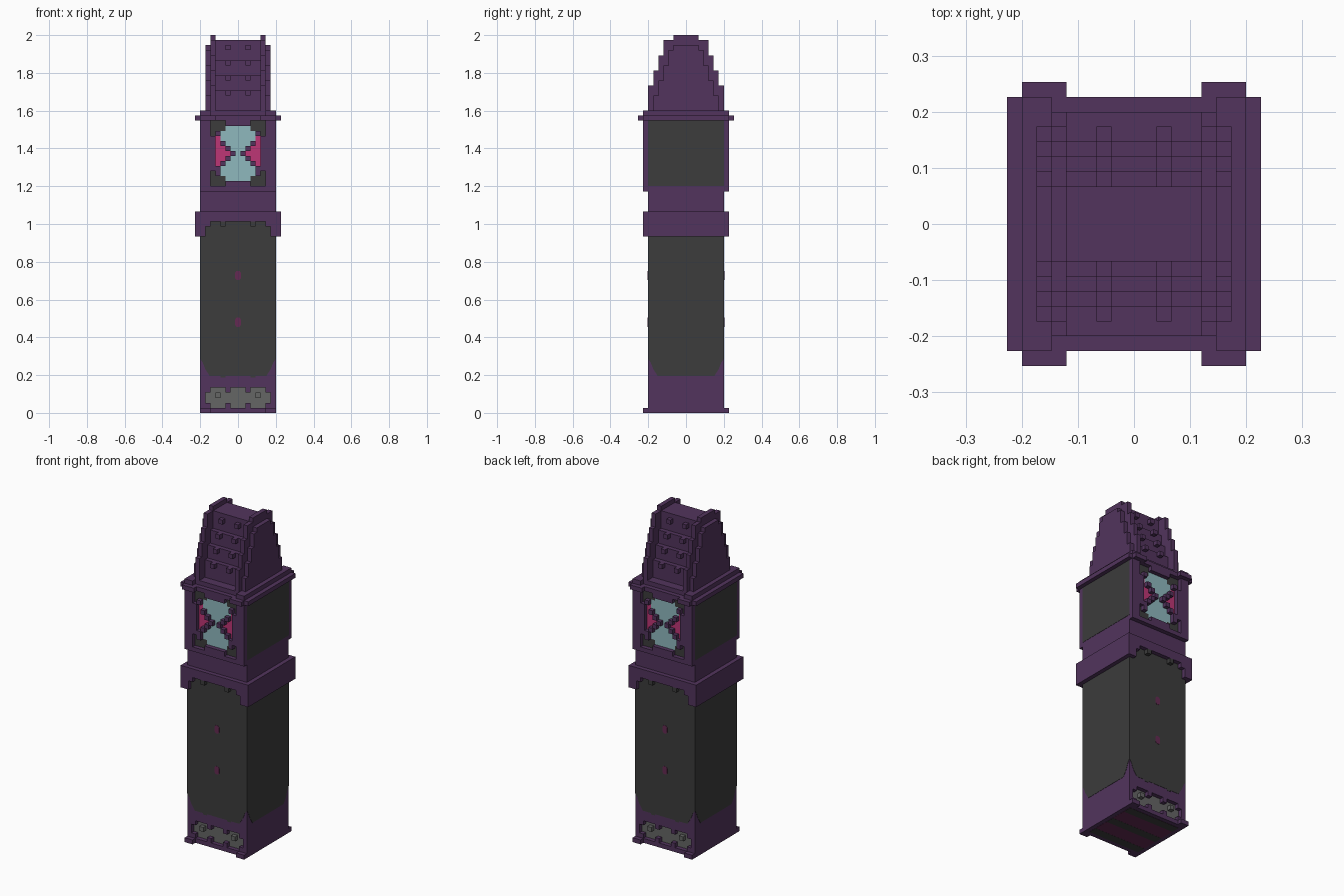
import bpy, bmesh, math
from mathutils import Matrix, Vector

cube = bpy.data.objects.get("Cube")
if cube:
    bpy.data.objects.remove(cube, do_unlink=True)

U = 2 / 75      # one block
T = 0.06        # thickness of painted plates, in blocks


def lin(c):
    c /= 255
    return c / 12.92 if c <= 0.04045 else ((c + 0.055) / 1.055) ** 2.4


def material(name, r, g, b):
    m = bpy.data.materials.new(name)
    col = (lin(r), lin(g), lin(b), 1)
    m.diffuse_color = col
    m.use_nodes = True
    bsdf = next(n for n in m.node_tree.nodes if n.type == 'BSDF_PRINCIPLED')
    bsdf.inputs["Base Color"].default_value = col
    return m


PURPLE = material("purple", 82, 52, 93)
DARK = material("charcoal", 60, 60, 60)
GREY = material("grey", 101, 102, 101)
BLUE = material("pale_blue", 143, 184, 190)
PINK = material("pink", 190, 54, 118)
PLUM = material("plum", 100, 42, 82)


def finish(name, bm, mat, turns=(0,)):
    """Turn the mesh into an object, repeated at the given angles about z."""
    bmesh.ops.recalc_face_normals(bm, faces=bm.faces[:])
    src = bm.copy()
    bm.clear()
    for a in turns:
        part = bpy.data.meshes.new("tmp")
        src.to_mesh(part)
        part.transform(Matrix.Rotation(math.radians(a), 4, 'Z') @ Matrix.Scale(U, 4))
        bm.from_mesh(part)
        bpy.data.meshes.remove(part)
    me = bpy.data.meshes.new(name)
    bm.to_mesh(me)
    bm.free()
    src.free()
    me.materials.append(mat)
    ob = bpy.data.objects.new(name, me)
    bpy.context.collection.objects.link(ob)
    return ob


def boxes(name, mat, spans, turns=(0,), mirror=False):
    """Boxes given as (x0, x1, y0, y1, z0, z1) in blocks."""
    bm = bmesh.new()
    for x0, x1, y0, y1, z0, z1 in spans:
        for s in ((1, -1) if mirror else (1,)):
            mid = Vector((s * (x0 + x1) / 2, (y0 + y1) / 2, (z0 + z1) / 2))
            size = Matrix.Diagonal((x1 - x0, y1 - y0, z1 - z0, 1))
            bmesh.ops.create_cube(bm, size=1, matrix=Matrix.Translation(mid) @ size)
    return finish(name, bm, mat, turns)


def block(x, y, z0, z1):
    return (-x, x, -y, y, z0, z1)


def plate(name, mat, outline, depth, turns):
    """Thin upright plate from a half outline (x, z), facing -y."""
    pts = outline + [(-x, z) for x, z in reversed(outline)]
    bm = bmesh.new()
    f = bm.faces.new([bm.verts.new((x, -depth, z)) for x, z in pts])
    ext = bmesh.ops.extrude_face_region(bm, geom=[f])
    bmesh.ops.translate(bm, vec=(0, -T, 0),
                        verts=[v for v in ext["geom"] if isinstance(v, bmesh.types.BMVert)])
    return finish(name, bm, mat, turns)


def relief(prefix, rows, z_top, back, names):
    """Relief from half rows (centre outwards): P stands out, other letters are painted."""
    groups = {}
    for r, row in enumerate(rows):
        z = z_top - r
        for j, c in enumerate(row):
            x0, x1 = max(j - 0.5, 0), j + 0.5
            front = back + 1 if c == 'P' else back + T
            groups.setdefault(c, []).append((x0, x1, -front, -back, z - 1, z))
    for c, spans in groups.items():
        mat, label = names[c]
        ob = boxes(prefix + "_" + label, mat, spans, FB, True)
        bm = bmesh.new()
        bm.from_mesh(ob.data)
        # weld neighbouring blocks and drop the walls between them
        bmesh.ops.remove_doubles(bm, verts=bm.verts[:], dist=1e-5)
        seen = {}
        for f in bm.faces:
            key = tuple(round(k, 4) for k in f.calc_center_median())
            seen.setdefault(key, []).append(f)
        bmesh.ops.delete(bm, geom=[f for g in seen.values() if len(g) > 1 for f in g],
                         context='FACES')
        bm.to_mesh(ob.data)
        bm.free()


FB = (0, 180)       # front and back
SIDES = (90, 270)   # left and right

# Body
boxes("base_core", PURPLE, [block(7.5, 6.5, 0, 6)])
boxes("tower_body", PURPLE, [block(7.5, 7.5, 6, 58)])
boxes("feet", PURPLE, [(5.5, 7.5, -8.5, -7.5, 0, 1)], FB, True)

# Base vent panel
relief("base", ["PPPPPPPP",
                "GGPGGGPP",
                "GGGGGGGP",
                "GGGGGGGP",
                "GGPGGGPP",
                "PPPPPPPP"], 6, 6.5, {'P': (PURPLE, "frame"), 'G': (GREY, "vent")})
boxes("vent_studs", GREY, [(3.5, 4.5, -7.5, -6.5, 3, 4)], FB, True)

# Underside stripes
boxes("underside_panel", PLUM, [(-6.5, 6.5, -6.5, 6.5, 0, T)])
bpy.data.objects["underside_panel"].location.z = -T * U * 0.5
boxes("underside_stripes", DARK, [(-6.5, 6.5, y - 1, y + 1, 0, T) for y in (-5.5, 0, 5.5)])
bpy.data.objects["underside_stripes"].location.z = -T * U * 0.8

# Dark trunk panels
foot = [(5.6, 7.3), (6.5, 8.7), (7.0, 10), (7.5, 10.7)]
plate("trunk_panels", DARK, foot + [(7.5, 38)], 7.5, FB)
plate("side_trunk_panels", DARK, foot + [(7.5, 35)], 7.5, SIDES)
plate("side_head_panels", DARK, [(7.5, 45), (7.5, 58)], 7.5, SIDES)
boxes("trunk_tabs", DARK, [(2.5, 3.5, -7.5 - T, -7.5, 7, 8),
                           (2.5, 3.5, -8.5, -7.5, 37, 38)], FB, True)
for i, z in enumerate((18, 27.3)):
    plate("trunk_gem_%d" % (i + 1), PLUM,
          [(0.3, z - 0.9), (0.6, z - 0.5), (0.6, z + 0.5), (0.3, z + 0.9)], 7.5 + T, FB)

# Waist band with stepped arch on front and back
boxes("waist_band", PURPLE, [block(8.5, 7.5, 35, 40), block(8.5, 8.5, 38, 40)])
boxes("waist_brackets", PURPLE, [(6.5, 8.5, -8.5, -7.5, 35, 38),
                                 (5.5, 6.5, -8.5, -7.5, 37, 38)], FB, True)

# Clock head
relief("clock", ["PPPGGGPP",
                 "BBBGGGPP",
                 "BBBBPGPP",
                 "BBBBKPPP",
                 "BBBPKPPP",
                 "BBPKKPPP",
                 "BPKKKPPP",
                 "BBPKKPPP",
                 "BBBPKPPP",
                 "BBBBPPPP",
                 "BBBBPGPP",
                 "BBBGGGPP",
                 "PPPGGGPP",
                 "PPPPPPPP"], 58, 7.5,
       {'P': (PURPLE, "frame"), 'G': (DARK, "corners"),
        'B': (BLUE, "hourglass"), 'K': (PINK, "side_panes")})

# Cornice
boxes("cornice", PURPLE, [block(8.5, 8.5, 58, 59), block(7.5, 7.5, 59, 60)])
boxes("cornice_ends", PURPLE, [(4.5, 7.5, -9.5, -8.5, 58, 59),
                               (5.5, 7.5, -8.5, -7.5, 59, 60)], FB, True)


# Roof: stepped core between two stepped gables
def stepped(x0, x1, steps):
    lows = [60] + [z for z, _ in steps]
    return [(x0, x1, -y, y, lo, z) for lo, (z, y) in zip(lows, steps)]


boxes("roof_core", PURPLE,
      stepped(-4.5, 4.5, [(64, 5.5), (67, 4.5), (70, 3.5), (74, 2.5)]))
boxes("roof_gables", PURPLE,
      stepped(4.5, 5.5, [(65, 7.5), (68, 6.5), (71, 5.5), (74, 4.5), (75, 2.5)]), mirror=True)
boxes("roof_outer_gables", PURPLE,
      stepped(5.5, 6.5, [(63, 6.5), (66, 5.5), (69, 4.5), (72, 3.5), (73, 2.5)]), mirror=True)
boxes("roof_studs", PURPLE,
      [(1.5, 2.5, -6.5 + i, -5.5 + i, 63 + 3 * i, 64 + 3 * i) for i in range(4)], FB, True)
